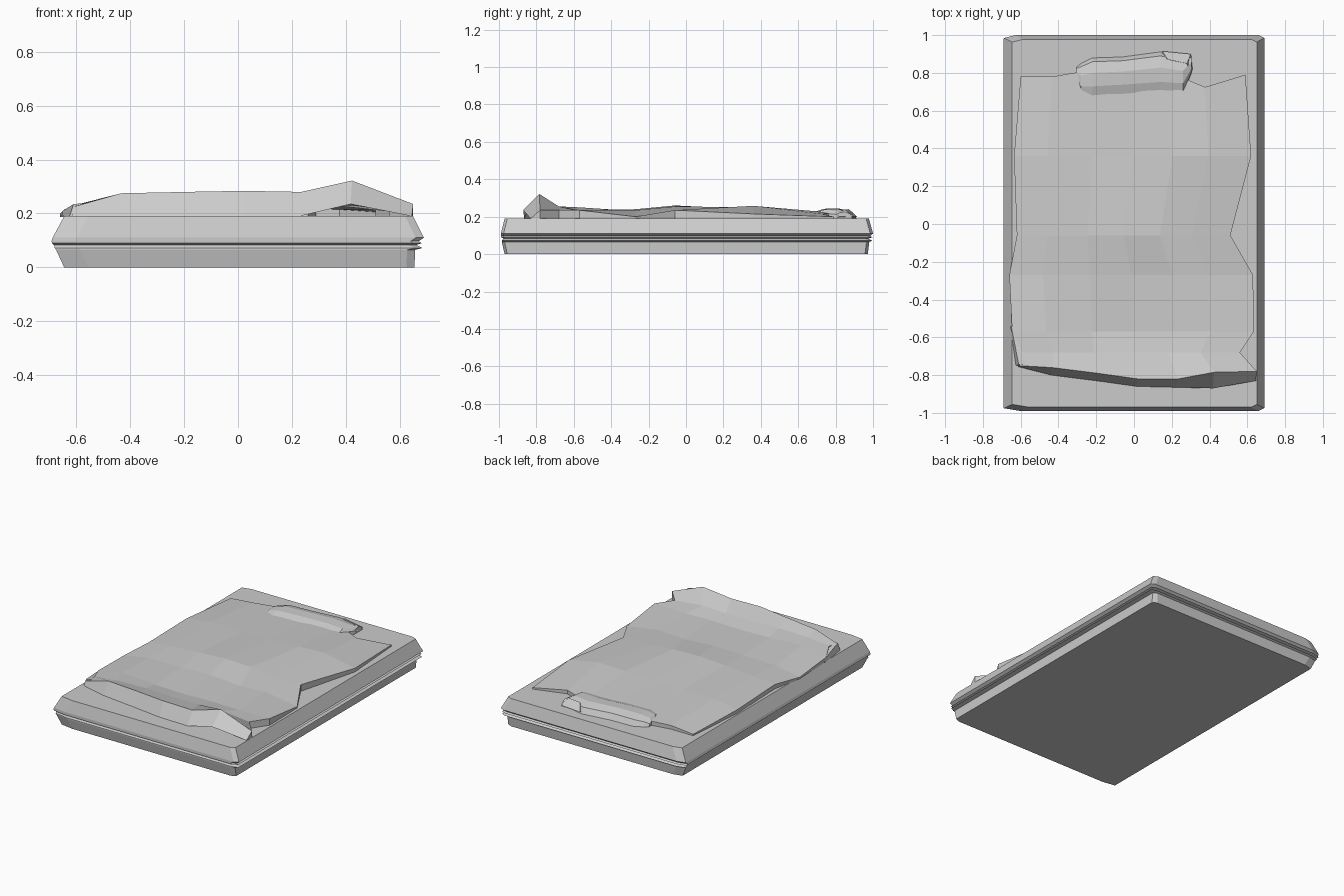
import bpy

def make_object(name, verts, faces):
    mesh = bpy.data.meshes.new(name)
    mesh.from_pydata(verts, [], faces)
    mesh.validate()
    obj = bpy.data.objects.new(name, mesh)
    bpy.context.collection.objects.link(obj)
    return obj

def loft(rings, caps=True):
    n = len(rings[0])
    verts = [p for r in rings for p in r]
    faces = [(k*n+i, k*n+(i+1) % n, (k+1)*n+(i+1) % n, (k+1)*n+i)
             for k in range(len(rings)-1) for i in range(n)]
    if caps:
        last = (len(rings)-1)*n
        faces += [tuple(reversed(range(n))), tuple(range(last, last+n))]
    return verts, faces

# Mattress: stacked outlines; plain bulge on the left, creased folds on right and back
def outline(left, right, front, back, z):
    c = 0.015
    return [(-left+0.09, -front, z), (right-0.03, -front, z),
            (right, -front+c, z), (right, back-c, z),
            (right-0.03, back, z), (-left+0.06, back, z),
            (-left, back-c, z), (-left, -front+c, z)]

levels = [  # left, right, front, back, height
    (0.645, 0.655, 0.97, 0.972, 0.003),
    (0.675, 0.657, 0.985, 0.980, 0.065),
    (0.680, 0.685, 0.985, 0.995, 0.072),
    (0.683, 0.662, 0.975, 0.975, 0.083),
    (0.690, 0.682, 0.990, 0.998, 0.090),
    (0.692, 0.670, 0.990, 0.985, 0.097),
    (0.688, 0.690, 0.990, 1.000, 0.110),
    (0.645, 0.650, 0.97, 0.978, 0.19)]
rings = [outline(*lv) for lv in levels]
rings[0] = [(x, y, 0) for x, y, z in rings[0]]
make_object("mattress", *loft(rings))

# Blanket: rumpled low-poly grid between drawn left/right edges and a curved hem
cols = [0, 0.14, 0.33, 0.5, 0.67, 0.82, 1]
left = [-0.60, -0.635, -0.62, -0.66, -0.645, -0.59, -0.61, -0.615]
right = [0.59, 0.62, 0.51, 0.63, 0.635, 0.56, 0.65, 0.645]
row_y = [0.80, 0.36, -0.06, -0.27, -0.57, -0.68]
back_y = [0.78, 0.78, 0.82, 0.82, 0.80, 0.725, 0.79]
ridge_y = [-0.75, -0.76, -0.79, -0.82, -0.82, -0.785, -0.78]
hem_y = [-0.755, -0.80, -0.83, -0.86, -0.865, -0.87, -0.83]
heights = [
    [0.20, 0.215, 0.22, 0.22, 0.22, 0.215, 0.20],
    [0.215, 0.24, 0.235, 0.24, 0.25, 0.258, 0.215],
    [0.22, 0.235, 0.25, 0.26, 0.255, 0.235, 0.235],
    [0.20, 0.23, 0.235, 0.24, 0.225, 0.235, 0.20],
    [0.215, 0.25, 0.235, 0.23, 0.235, 0.23, 0.235],
    [0.235, 0.25, 0.255, 0.25, 0.25, 0.255, 0.235],
    [0.225, 0.275, 0.28, 0.284, 0.28, 0.322, 0.235],
    [0.19, 0.19, 0.19, 0.19, 0.19, 0.235, 0.19]]
nr, nc = len(heights), len(cols)
verts = []
for r in range(nr):
    for c, t in enumerate(cols):
        y = {0: back_y, nr-2: ridge_y, nr-1: hem_y}.get(r, [row_y[min(r, 5)]]*nc)[c]
        verts.append((left[r] + t*(right[r]-left[r]), y, heights[r][c]))
faces = [(r*nc+c, (r+1)*nc+c, (r+1)*nc+c+1, r*nc+c+1)
         for r in range(nr-1) for c in range(nc-1)]
# Skirt down to the mattress on both sides and the back
border = ([(nr-1-r)*nc for r in range(nr)] + list(range(1, nc))
          + [r*nc+nc-1 for r in range(1, nr)])
base = len(verts)
verts += [(verts[i][0], verts[i][1], 0.187) for i in border]
faces += [(border[k+1], border[k], base+k, base+k+1) for k in range(len(border)-1)]
make_object("blanket", verts, faces)

# Folded corner flap at the front left of the blanket
make_object("blanket_corner_flap", *loft([
    [(-0.655, -0.54, 0.19), (-0.60, -0.60, 0.19), (-0.60, -0.60, 0.215), (-0.65, -0.54, 0.21)],
    [(-0.625, -0.75, 0.19), (-0.50, -0.75, 0.19), (-0.51, -0.73, 0.243), (-0.61, -0.745, 0.235)]]))

# Pillow: lofted flat cushion with one uneven end
sections = [  # x, front, back, top
    (-0.305, 0.76, 0.83, 0.215),
    (-0.28, 0.68, 0.85, 0.228),
    (-0.22, 0.67, 0.88, 0.242),
    (-0.06, 0.68, 0.885, 0.245),
    (0.14, 0.69, 0.912, 0.242),
    (0.26, 0.69, 0.885, 0.242),
    (0.305, 0.80, 0.89, 0.225)]
shape = [(0, 0.0), (0.04, 0.65), (0.28, 0.95), (0.62, 1.0), (0.9, 0.7), (1, 0.0)]
make_object("pillow", *loft([
    [(x, f + t*(b-f), 0.189 + h*(top-0.189)) for t, h in shape]
    for x, f, b, top in sections]))
# Pillowcase flap sticking out at the right back corner
make_object("pillowcase_flap", *loft([
    [(0.15, 0.89, 0.19), (0.15, 0.915, 0.20), (0.18, 0.87, 0.24)],
    [(0.27, 0.85, 0.19), (0.30, 0.90, 0.20), (0.28, 0.85, 0.238)],
    [(0.30, 0.79, 0.19), (0.31, 0.82, 0.20), (0.30, 0.80, 0.222)]]))

# Make face directions consistent
import bmesh
for obj in bpy.context.collection.objects:
    bm = bmesh.new()
    bm.from_mesh(obj.data)
    bmesh.ops.recalc_face_normals(bm, faces=bm.faces)
    if obj.name == "blanket" and sum(f.normal.z for f in bm.faces) < 0:
        bmesh.ops.reverse_faces(bm, faces=bm.faces)
    bm.to_mesh(obj.data)
    bm.free()
